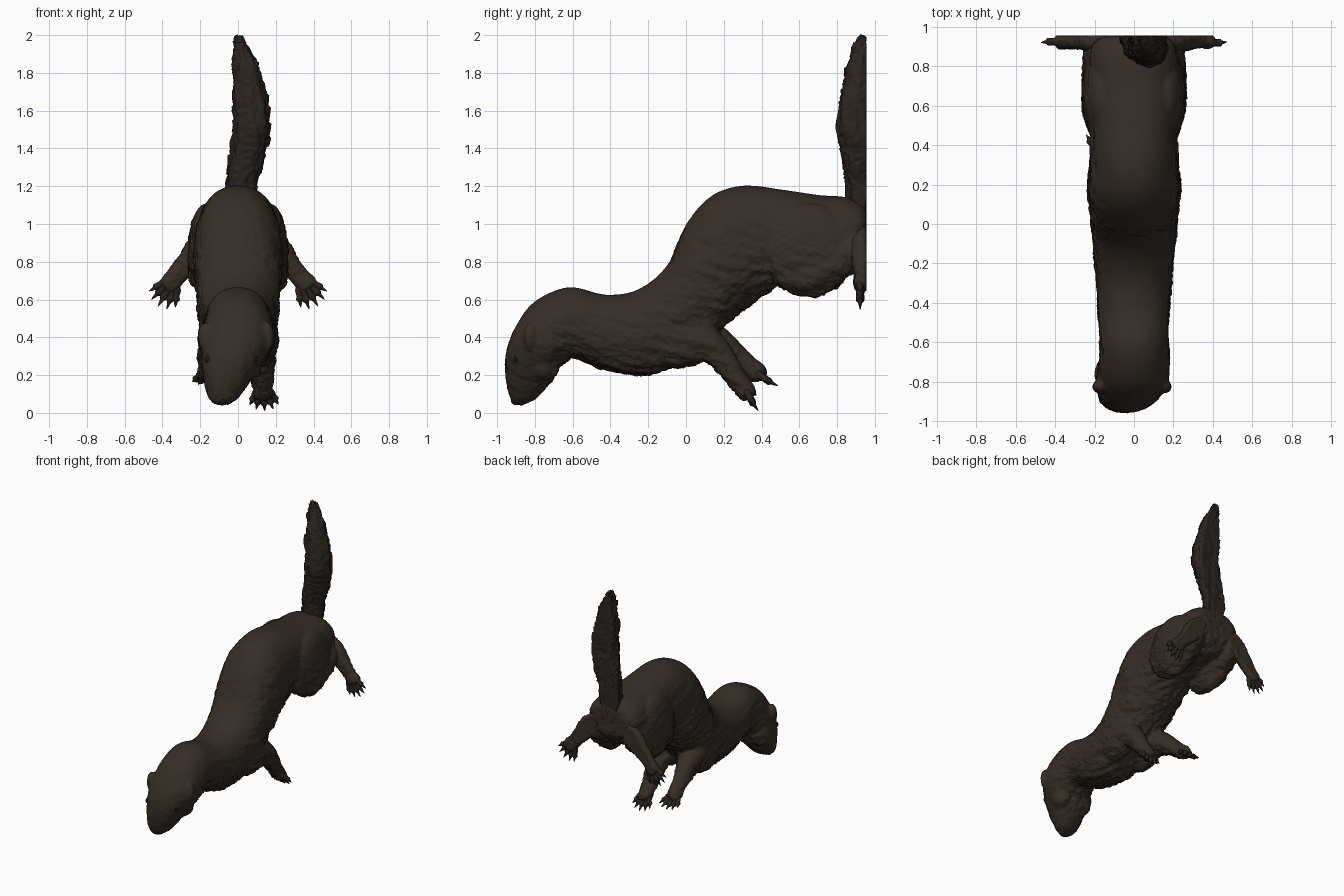
import bpy, bmesh, math
from mathutils import Vector, noise

if "Cube" in bpy.data.objects:
    bpy.data.objects.remove(bpy.data.objects["Cube"])

BACK = 0.955  # the flat plane that tail and hind feet lie against


def material(name, col):
    m = bpy.data.materials.new(name)
    m.diffuse_color = (*col, 1)
    m.use_nodes = True
    m.node_tree.nodes["Principled BSDF"].inputs["Base Color"].default_value = m.diffuse_color
    return m


FUR = material("brown_fur", (0.037, 0.027, 0.020))
DARK = material("dark_fur", (0.024, 0.018, 0.014))
BLACK = material("black", (0.01, 0.009, 0.009))


def finish(name, bm, mat):
    bmesh.ops.recalc_face_normals(bm, faces=bm.faces)
    me = bpy.data.meshes.new(name)
    bm.to_mesh(me)
    bm.free()
    me.materials.append(mat)
    me.shade_smooth()
    ob = bpy.data.objects.new(name, me)
    bpy.context.collection.objects.link(ob)
    return ob


def spline(keys, steps):
    # Catmull-Rom resampling of equal-length tuples
    out, n = [], len(keys)
    for i in range(n - 1):
        p = [keys[max(0, min(n - 1, i + k))] for k in (-1, 0, 1, 2)]
        for s in range(steps):
            t = s / steps
            out.append([0.5 * (2 * b + (c - a) * t + (2 * a - 5 * b + 4 * c - d) * t * t
                               + (3 * b - a - 3 * c + d) * t ** 3) for a, b, c, d in zip(*p)])
    out.append(list(keys[-1]))
    return out


def loft(name, rings, mat, seg=32, power=1.0):
    # rings: (centre, half axis a, half axis b)
    bm = bmesh.new()
    loops = []
    for c, a, b in rings:
        loop = []
        for j in range(seg):
            th = 2 * math.pi * j / seg
            ct, st = math.cos(th), math.sin(th)
            p = c + a * math.copysign(abs(ct) ** power, ct) + b * math.copysign(abs(st) ** power, st)
            p.y = min(p.y, BACK)
            loop.append(bm.verts.new(p))
        loops.append(loop)
    for l0, l1 in zip(loops, loops[1:]):
        for j in range(seg):
            k = (j + 1) % seg
            bm.faces.new((l0[j], l0[k], l1[k], l1[j]))
    bm.faces.new(loops[0])
    bm.faces.new(loops[-1])
    return finish(name, bm, mat)


def tube(name, keys, mat, steps=8, seg=20, flat=1.0):
    # keys: (x, y, z, radius); flat scales the thickness along y
    pts = spline(keys, steps)
    rings = []
    for i, p in enumerate(pts):
        q, r = pts[max(0, i - 1)], pts[min(len(pts) - 1, i + 1)]
        t = (Vector(r[:3]) - Vector(q[:3])).normalized()
        a = t.cross(Vector((0, 1, 0.02))).normalized()
        b = t.cross(a)
        rad = max(p[3], 0.002)
        rings.append((Vector(p[:3]), a * rad, b * rad * flat))
    return loft(name, rings, mat, seg)


def blob(name, loc, radii, mat):
    bm = bmesh.new()
    bmesh.ops.create_uvsphere(bm, u_segments=32, v_segments=20, radius=1)
    for v in bm.verts:
        v.co = Vector([loc[i] + v.co[i] * radii[i] for i in range(3)])
        v.co.y = min(v.co.y, BACK)
    return finish(name, bm, mat)


def paw(name, base, aim, side, length, r):
    # five fanned toes, each ending in a claw
    base, aim, side = Vector(base), Vector(aim).normalized(), Vector(side).normalized()
    up = aim.cross(side) * 0.25
    for i in range(5):
        s = (i - 2) / 2
        ln = length * (1 - 0.25 * s * s)
        d = (aim + side * s * 0.5).normalized()
        st = base + side * s * r * 1.8
        keys = [(*(st + d * ln * f + up * h * ln), r * w) for f, h, w in
                ((-0.3, 0, 0.7), (0.1, 0.1, 1.0), (0.35, 0.12, 0.8), (0.58, 0.1, 0.95),
                 (0.7, 0.05, 0.5), (0.86, 0, 0.3), (1, -0.08, 0.06))]
        tube(f"{name}_toe_{i + 1}", keys, DARK, 4, 10)


def fuse(parts, voxel, smooth):
    # weld overlapping parts into one skin
    ob = parts[0]
    with bpy.context.temp_override(active_object=ob, object=ob, selected_objects=parts,
                                   selected_editable_objects=parts):
        bpy.ops.object.join()
    m = ob.modifiers.new("weld", "REMESH")
    m.mode, m.voxel_size, m.use_smooth_shade = "VOXEL", voxel, True
    s = ob.modifiers.new("soften", "SMOOTH")
    s.factor, s.iterations = 0.5, smooth
    me = bpy.data.meshes.new_from_object(ob.evaluated_get(bpy.context.evaluated_depsgraph_get()))
    ob.modifiers.clear()
    ob.data = me
    return ob


def furry(ob, amp, flow, sleek=False):
    # overlapping streaky locks lying along the flow direction
    flow = Vector(flow).normalized()
    moves = []
    for v in ob.data.vertices:
        p, n = v.co, v.normal
        along = p.dot(flow)
        q = (p - flow * along) * 26 + flow * along * 7
        lock = (along * 9 + 2.5 * noise.noise(q)) % 1.0  # saw-tooth lock ends
        h = 0.9 * noise.noise(q + Vector((9, 3, 5))) + 0.8 * (lock - 0.5)
        k = 1.0
        if sleek:  # smooth back and face, shaggy flanks
            k = max(0.08, min(1, 0.75 - n.z * 1.1)) * (0.35 if p.y < -0.72 else 1)
        moves.append(n * amp * k * h)
    for v, d in zip(ob.data.vertices, moves):
        v.co += d
        v.co.y = min(v.co.y, BACK)


# Head, neck and body: top y, z, bottom y, z, half width, x offset
body = [(-.915, .045, -.87, .04, .03, -.085), (-.934, .085, -.83, .055, .067, -.082),
        (-.95, .15, -.78, .09, .1, -.07), (-.958, .23, -.71, .17, .135, -.05),
        (-.948, .34, -.67, .24, .168, -.025), (-.90, .46, -.635, .28, .182, -.005),
        (-.80, .59, -.60, .295, .178, 0), (-.62, .665, -.56, .285, .172, 0),
        (-.42, .625, -.43, .23, .182, 0), (-.25, .655, -.22, .2, .195, 0),
        (-.10, .78, -.03, .265, .212, 0), (0, .995, .12, .385, .222, 0),
        (.13, 1.145, .24, .49, .235, 0), (.3, 1.203, .36, .59, .222, 0),
        (.5, 1.183, .52, .69, .215, 0), (.7, 1.153, .7, .74, .22, 0),
        (.86, 1.14, .86, .77, .22, 0), (.945, 1.09, .94, .85, .18, 0),
        (.955, 1.03, .955, .92, .08, 0)]
rings = []
for ty, tz, by, bz, w, x in spline(body, 8):
    top, bot = Vector((x, ty, tz)), Vector((x, by, bz))
    rings.append(((top + bot) / 2, (top - bot) / 2, Vector((w, 0, 0))))
skin = [loft("body", rings, FUR, 56, 0.9)]

for s, n in ((-1, "left"), (1, "right")):
    # Face
    blob(f"{n}_eye", (-.035 + s * .122, -.893, .285), (.02, .022, .022), BLACK)
    skin.append(blob(f"{n}_ear", (s * .165 - .01, -.825, .405), (.036, .034, .075), FUR))
    skin.append(blob(f"{n}_cheek", (s * .085 - .035, -.76, .27), (.08, .09, .1), FUR))
    # Shoulders, thighs and upper hind legs
    skin.append(blob(f"{n}_shoulder", (s * .12, -.03, .41), (.09, .2, .17), FUR))
    skin.append(blob(f"{n}_thigh", (s * .165, .65, .86), (.1, .24, .25), FUR))
    skin.append(tube(f"{n}_shin", [(s * .165, .50, .72, .05), (s * .165, .65, .73, .098),
                                   (s * .165, .80, .80, .095), (s * .17, .89, .87, .085),
                                   (s * .18, .945, .92, .05)], FUR, 8, 24))
    foot = tube(f"{n}_hind_foot", [(s * .13, .93, .95, .05), (s * .2, .925, .875, .075),
                                   (s * .265, .925, .795, .062), (s * .325, .925, .725, .05),
                                   (s * .37, .925, .675, .05), (s * .385, .925, .655, .025)],
                FUR, 14, 28, 0.7)
    furry(foot, 0.008, (s * .55, 0, -.7))
    paw(f"{n}_hind", (s * .355, .922, .675), (s * .5, 0, -.8), (s * .8, 0, .5), .13, .021)

# Front legs, the left one reaching higher and further back
skin.append(tube("right_front_leg", [(.1, -.02, .42, .11), (.125, .12, .36, .088),
                                     (.13, .21, .265, .067), (.13, .28, .165, .054),
                                     (.13, .325, .105, .052), (.13, .345, .08, .03)], FUR, 10, 24))
paw("right_front", (.135, .325, .11), (0.05, .42, -.75), (1, 0, 0), .115, .021)
skin.append(tube("left_front_leg", [(-.1, 0, .43, .11), (-.13, .15, .385, .085),
                                    (-.15, .25, .315, .065), (-.155, .33, .25, .054),
                                    (-.16, .385, .21, .052), (-.16, .41, .19, .03)], FUR, 10, 24))
paw("left_front", (-.16, .385, .205), (-.05, .8, -.5), (1, 0, 0), .12, .021)

# One continuous coat
coat = fuse(skin, 0.011, 4)
furry(coat, 0.015, (0, .9, -.25), True)

# Tail
tail = tube("tail", [(.01, .93, .98, .07), (.018, .925, 1.2, .083), (.055, .915, 1.38, .092),
                     (.07, .90, 1.54, .097), (.053, .91, 1.74, .082), (.02, .925, 1.9, .052),
                     (.003, .935, 1.975, .028), (0, .94, 1.998, .008)], DARK, 20, 48)
furry(tail, 0.018, (0, 0, 1))

# Nose
blob("nose", (-.085, -.902, .066), (.034, .025, .024), BLACK)
